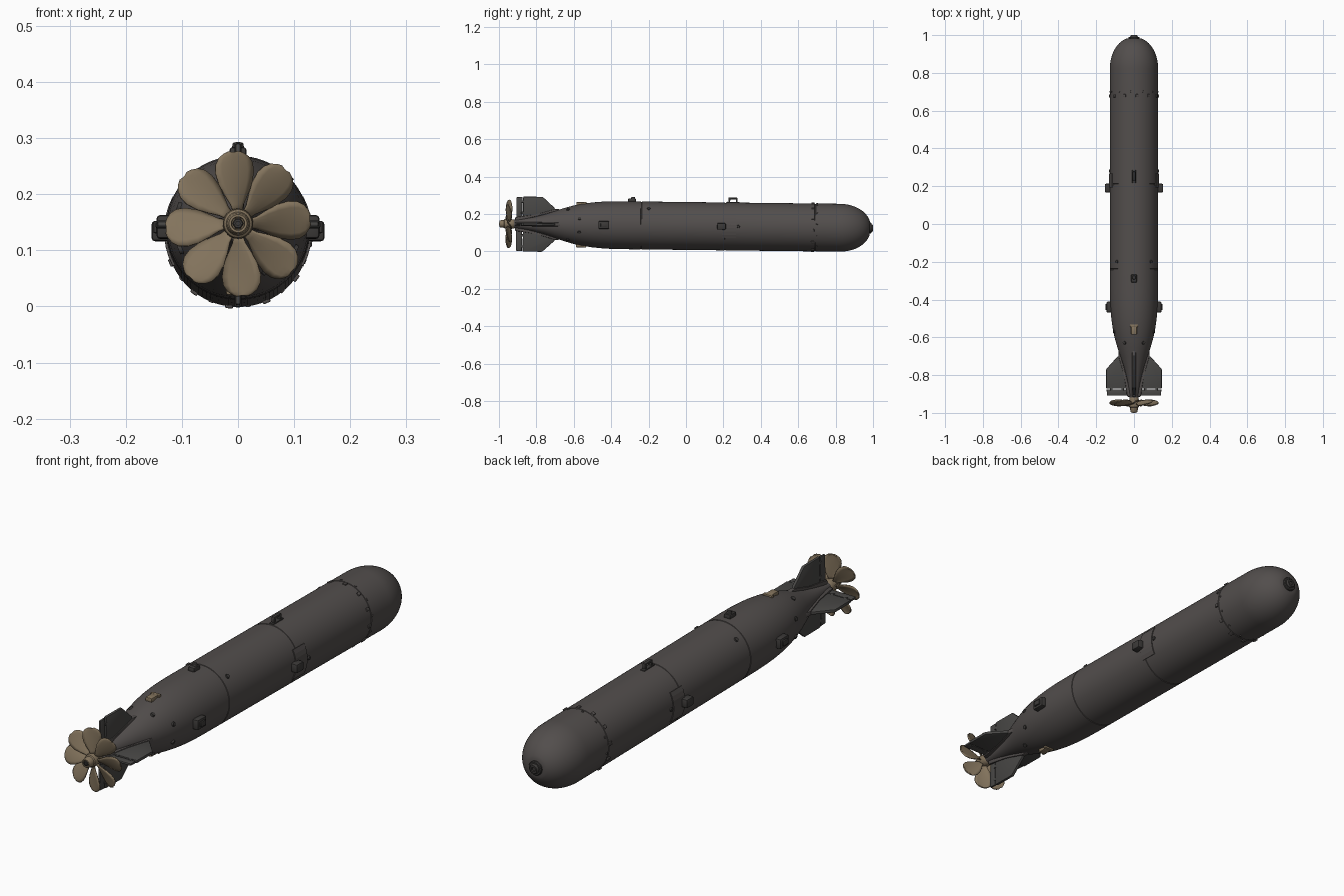
import bpy, bmesh, math
from mathutils import Matrix, Vector

if "Cube" in bpy.data.objects:
    bpy.data.objects.remove(bpy.data.objects["Cube"])

# The hull axis runs along y and dips slightly towards the nose
TILT = Matrix.Translation((0, 0, 0.1365)) @ Matrix.Rotation(-0.0115, 4, 'X')


def material(name, col):
    m = bpy.data.materials.new(name)
    m.diffuse_color = (*col, 1)
    m.use_nodes = True
    m.node_tree.nodes["Principled BSDF"].inputs["Base Color"].default_value = m.diffuse_color
    return m


HULL = material("hull_grey", (0.085, 0.076, 0.073))
FIN = material("fin_grey", (0.066, 0.064, 0.061))
DARK = material("dark_fitting", (0.045, 0.042, 0.040))
BRONZE = material("bronze", (0.23, 0.175, 0.11))


def finish(name, bm, mat, angle=35):
    bmesh.ops.recalc_face_normals(bm, faces=bm.faces)
    me = bpy.data.meshes.new(name)
    bm.to_mesh(me)
    bm.free()
    me.materials.append(mat)
    ob = bpy.data.objects.new(name, me)
    bpy.context.collection.objects.link(ob)
    ob.matrix_world = TILT
    bpy.ops.object.select_all(action='DESELECT')
    ob.select_set(True)
    bpy.context.view_layer.objects.active = ob
    bpy.ops.object.shade_smooth_by_angle(angle=math.radians(angle))
    return ob


def revolve(name, profile, mat, n=64):
    """Spin (y, radius) points around the hull axis."""
    bm = bmesh.new()
    rings = [[bm.verts.new((r * math.cos(2 * math.pi * i / n), y, r * math.sin(2 * math.pi * i / n)))
              for i in range(n)] for y, r in profile]
    for a, b in zip(rings, rings[1:]):
        for i in range(n):
            bm.faces.new((a[i], a[(i + 1) % n], b[(i + 1) % n], b[i]))
    bm.faces.new(rings[0])
    bm.faces.new(rings[-1])
    return finish(name, bm, mat)


def radial(deg, y, r):
    """Frame at the hull surface: local z points outward, y along the hull; 90 deg is the top."""
    return Matrix.Rotation(math.radians(90 - deg), 4, 'Y') @ Matrix.Translation((0, y, r))


def add_box(bm, mtx, size, bevel=0.003):
    t = bmesh.new()
    bmesh.ops.create_cube(t, size=1, matrix=Matrix.Diagonal((*size, 1)))
    if bevel:
        bmesh.ops.bevel(t, geom=t.edges[:], offset=bevel, segments=2, affect='EDGES', profile=0.5)
    merge(bm, t, mtx)


def add_cyl(bm, mtx, r1, r2, h, n=16):
    t = bmesh.new()
    bmesh.ops.create_cone(t, cap_ends=True, segments=n, radius1=r1, radius2=r2, depth=h)
    merge(bm, t, mtx)


def merge(bm, t, mtx):
    t.transform(mtx)
    me = bpy.data.meshes.new("tmp")
    t.to_mesh(me)
    t.free()
    bm.from_mesh(me)
    bpy.data.meshes.remove(me)


# Hull: rounded nose, long cylinder, tapering tail
R = 0.128
nose = [(0.82 + 0.168 * math.sin(a), R * math.cos(a) ** 0.9)
        for a in (math.radians(d) for d in range(0, 80, 5))]
tail = [(-0.925, 0.022), (-0.88, 0.027), (-0.82, 0.037), (-0.76, 0.052), (-0.70, 0.072), (-0.65, 0.089),
        (-0.60, 0.103), (-0.55, 0.113), (-0.50, 0.120), (-0.45, 0.1245), (-0.40, 0.127), (-0.34, R)]
seams = []
for y in (-0.24, 0.21, 0.69):
    seams += [(y - 0.003, R), (y - 0.002, R - 0.002), (y + 0.002, R - 0.002), (y + 0.003, R)]
revolve("hull", tail + seams + nose, HULL, 96)

# Nose plug
revolve("nose_plug", [(0.97, 0.03), (0.988, 0.029), (0.991, 0.026), (0.991, 0.020), (0.996, 0.019),
                      (1.0, 0.016), (1.0, 0.009), (0.995, 0.008)], DARK, 32)

# Fastening studs around the warhead seam
bm = bmesh.new()
for k in range(12):
    add_box(bm, radial(-67 + 30 * k, 0.678, R), (0.014, 0.016, 0.010), 0.002)
    add_cyl(bm, radial(-52 + 30 * k, 0.70, R), 0.005, 0.004, 0.005, 10)
finish("seam_studs", bm, HULL)

# Fins with separate trailing flaps and thick roots
def fin_panel(bm, outline, thick, deg):
    t = bmesh.new()
    vs = [t.verts.new((-thick / 2, y, r)) for y, r in outline]
    f = t.faces.new(vs)
    ext = bmesh.ops.extrude_face_region(t, geom=[f])
    bmesh.ops.translate(t, verts=[v for v in ext['geom'] if isinstance(v, bmesh.types.BMVert)],
                        vec=(thick, 0, 0))
    bmesh.ops.recalc_face_normals(t, faces=t.faces)
    bmesh.ops.bevel(t, geom=t.edges[:], offset=thick * 0.3, segments=2, affect='EDGES', profile=0.5)
    merge(bm, t, radial(deg, 0, 0))


fins, flaps, roots = bmesh.new(), bmesh.new(), bmesh.new()
for deg in (0, 90, 180, 270):
    fin_panel(fins, [(-0.872, 0.01), (-0.872, 0.147), (-0.768, 0.147), (-0.705, 0.09), (-0.68, 0.05)], 0.013, deg)
    fin_panel(flaps, [(-0.908, 0.035), (-0.908, 0.143), (-0.876, 0.145), (-0.876, 0.03)], 0.009, deg)
    fin_panel(roots, [(-0.915, 0.01), (-0.915, 0.036), (-0.80, 0.054), (-0.70, 0.083), (-0.66, 0.08)], 0.022, deg)
    for r in (0.06, 0.12):  # flap hinges
        add_box(flaps, radial(deg, -0.874, r), (0.014, 0.016, 0.012), 0.002)
finish("tail_fins", fins, FIN)
finish("tail_flaps", flaps, FIN)
finish("fin_roots", roots, HULL)

# Propeller hub and shaft
revolve("propeller_hub", [(-0.915, 0.018), (-0.92, 0.023), (-0.93, 0.025), (-0.962, 0.027), (-0.97, 0.025),
                          (-0.973, 0.021), (-0.992, 0.019), (-0.997, 0.016), (-0.997, 0.012),
                          (-0.988, 0.011)], BRONZE, 32)
revolve("hub_nut", [(-0.98, 0.010), (-0.998, 0.010), (-1.0, 0.008), (-1.0, 0.004), (-0.996, 0.004)], DARK, 6)

# Eight twisted blades
SECTIONS = [(0.018, 0.008), (0.035, 0.013), (0.055, 0.024), (0.075, 0.033), (0.095, 0.037), (0.11, 0.035),
            (0.12, 0.028), (0.126, 0.018), (0.128, 0.009)]
bm = bmesh.new()
for k in range(8):
    spin = Matrix.Rotation(math.radians(-4 + 45 * k), 4, 'Y')
    rows = []
    for r, w in SECTIONS:
        pitch = math.radians(42 - 24 * r / 0.128)
        row = []
        for j in range(7):
            s = -1 + j / 3
            c = w * s
            p = Vector((c * math.cos(pitch), -0.95 + c * math.sin(pitch) + 0.003 * s * s,
                        math.sqrt(max(r * r - 0.4 * c * c, 0))))
            row.append(bm.verts.new(spin @ p))
        rows.append(row)
    for a, b in zip(rows, rows[1:]):
        for j in range(6):
            bm.faces.new((a[j], a[j + 1], b[j + 1], b[j]))
blades = finish("propeller_blades", bm, BRONZE, 50)
sol = blades.modifiers.new("thickness", 'SOLIDIFY')
sol.thickness, sol.offset = 0.005, 0

# Side fittings, mirrored left and right
panels, boxes = bmesh.new(), bmesh.new()
for deg in (0, 180):
    add_box(boxes, radial(deg, -0.44, 0.130), (0.042, 0.058, 0.030), 0.006)
    add_box(boxes, radial(deg, -0.44, 0.146), (0.022, 0.032, 0.010), 0.003)
    add_box(boxes, radial(deg, 0.19, 0.136), (0.036, 0.046, 0.036), 0.006)
    add_cyl(boxes, radial(deg, 0.28, R), 0.009, 0.007, 0.010)
    # curved access panel built from strips around the hull
    for i in range(-3, 4):
        add_box(panels, radial(deg + i * 8, 0.23, R), (0.0185, 0.075, 0.007), 0.0)
finish("side_boxes", boxes, DARK)
finish("access_panels", panels, HULL)

# Top lifting lug (forward loop)
bm = bmesh.new()
add_box(bm, radial(90, 0.25, R), (0.020, 0.070, 0.008), 0.003)
for y in (0.230, 0.270):
    add_box(bm, radial(90, y, 0.138), (0.014, 0.010, 0.026), 0.003)
add_box(bm, radial(90, 0.25, 0.150), (0.014, 0.048, 0.009), 0.003)
finish("forward_lifting_lug", bm, DARK)

# Rear guide stud
bm = bmesh.new()
add_box(bm, radial(90, -0.29, 0.134), (0.030, 0.042, 0.020), 0.005)
add_cyl(bm, radial(90, -0.285, 0.145), 0.012, 0.009, 0.014)
finish("rear_guide_stud", bm, DARK)

# Bronze valves on the tail cone, above and below
bm = bmesh.new()
for deg in (90, 270):
    add_box(bm, radial(deg, -0.565, 0.112), (0.030, 0.045, 0.018), 0.004)
    add_box(bm, radial(deg, -0.540, 0.115), (0.042, 0.014, 0.014), 0.003)
finish("tail_valves", bm, BRONZE)

# Small plugs dotted over the hull
bm = bmesh.new()
for y, r, degs in ((-0.20, R, (45, 135)), (-0.57, 0.109, (18, 162, -22, 202)),
                   (-0.63, 0.095, (58, 122, -58, -122))):
    for d in degs:
        add_cyl(bm, radial(d, y, r), 0.010, 0.008, 0.010)
finish("hull_plugs", bm, DARK)
